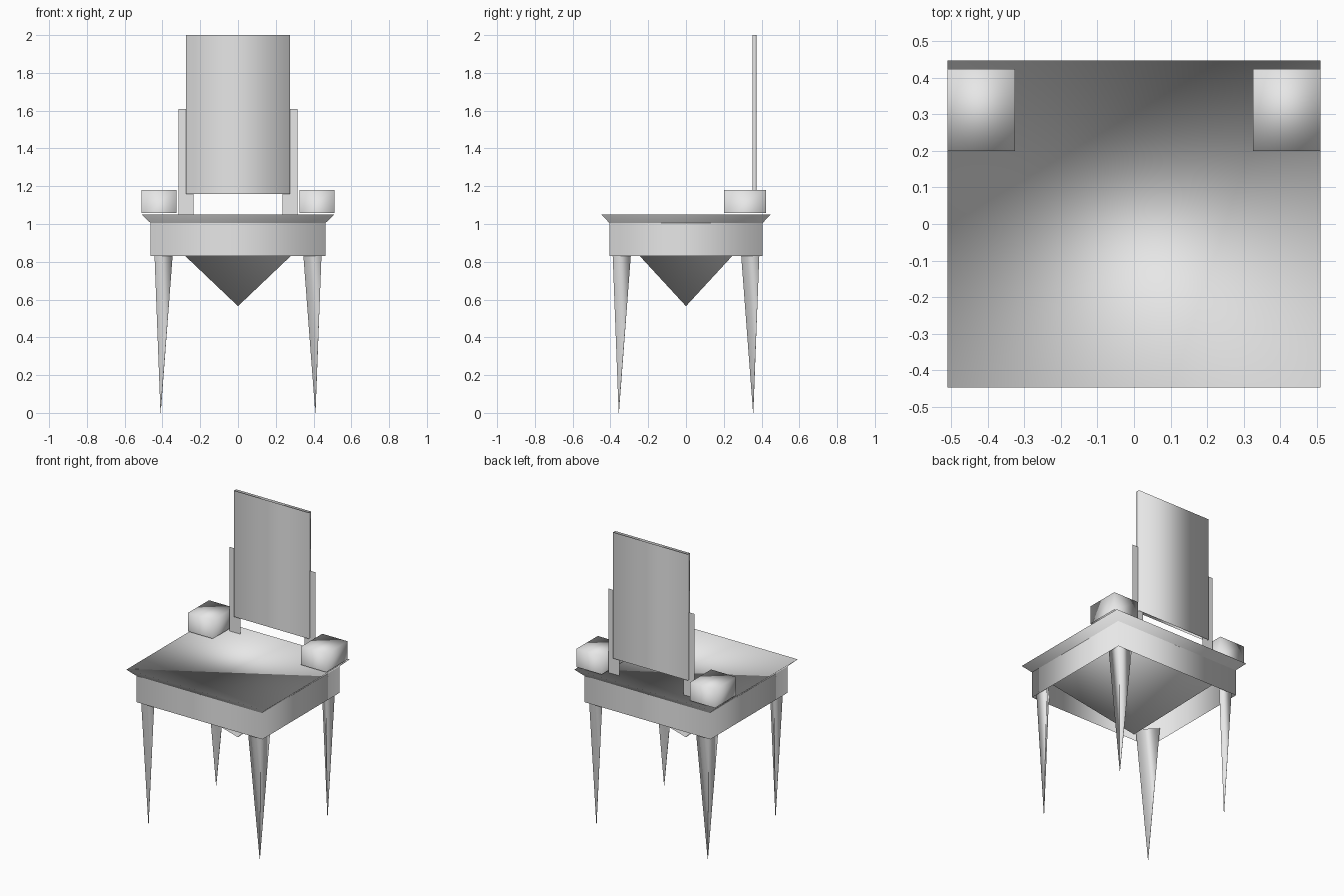
import bpy
import bmesh
from mathutils import Vector

if "Cube" in bpy.data.objects:
    bpy.data.objects.remove(bpy.data.objects["Cube"], do_unlink=True)

grey = bpy.data.materials.new("light_grey")
grey.use_nodes = True
grey.diffuse_color = (0.8, 0.8, 0.8, 1)
grey.node_tree.nodes["Principled BSDF"].inputs["Base Color"].default_value = (0.8, 0.8, 0.8, 1)


def finish(name, bm):
    """Make a smooth grey object whose corners average their faces equally."""
    bm.normal_update()
    for f in bm.faces:
        f.smooth = True
    normals = [sum((f.normal for f in v.link_faces), Vector()).normalized() for v in bm.verts]
    mesh = bpy.data.meshes.new(name)
    bm.to_mesh(mesh)
    bm.free()
    mesh.normals_split_custom_set_from_vertices(normals)
    mesh.materials.append(grey)
    obj = bpy.data.objects.new(name, mesh)
    bpy.context.collection.objects.link(obj)


def rectangle(x0, x1, y0, y1):
    return [(x0, y0), (x1, y0), (x1, y1), (x0, y1)]


def sleeve(name, low, high, z0, z1, lid=False):
    """Join two anticlockwise outlines with walls, optionally closed by a lid."""
    bm = bmesh.new()
    low = [bm.verts.new((x, y, z0)) for x, y in low]
    high = [bm.verts.new((x, y, z1)) for x, y in high]
    for i in range(len(low)):
        j = (i + 1) % len(low)
        bm.faces.new((low[i], low[j], high[j], high[i]))
    if lid:
        bm.faces.new(high)
    finish(name, bm)


def table_top(outline, z_top, z_point):
    """Flat top tapering to a point below."""
    bm = bmesh.new()
    rim = [bm.verts.new((x, y, z_top)) for x, y in outline]
    point = bm.verts.new((0, 0, z_point))
    for i in range(len(rim)):
        bm.faces.new((rim[i], point, rim[(i + 1) % len(rim)]))
    bm.faces.new(rim)
    finish("table_top", bm)


def sheet(name, x0, x1, y, z0, z1):
    """Upright single-sided sheet facing the front."""
    bm = bmesh.new()
    bm.faces.new([bm.verts.new((x, y, z)) for x, z in rectangle(x0, x1, z0, z1)])
    finish(name, bm)


def leg(name, sx, sy):
    """Three-sided leg tapering to a fine tip, right angle at the outer corner."""
    def outline(size):
        pts = [(size, size), (-2 * size, size), (size, -2 * size)]
        pts = [(sx * (0.41 + x), sy * (0.356 + y)) for x, y in pts]
        return pts if sx * sy > 0 else pts[::-1]
    sleeve(name, outline(0.0005), outline(0.0345), 0, 0.9)


# Table and the open apron around it
table_top(rectangle(-0.51, 0.51, -0.447, 0.447), 1.05, 0.565)
apron = rectangle(-0.463, 0.463, -0.405, 0.405)
sleeve("apron", apron, apron, 0.83, 1.008)

# Legs
for sx, side in ((1, "left"), (-1, "right")):
    for sy, end in ((-1, "front"), (1, "back")):
        leg(f"{end}_{side}_leg", sx, sy)

# Small boxes and mirror posts on both sides
for s, side in ((1, "left"), (-1, "right")):
    box = rectangle(*sorted((s * 0.325, s * 0.51)), 0.2, 0.423)
    sleeve(f"{side}_box", box, box, 1.058, 1.18, lid=True)
    sheet(f"{side}_mirror_post", *sorted((s * 0.235, s * 0.315)), 0.363, 1.05, 1.61)

# Mirror panel
panel = rectangle(-0.275, 0.275, 0.352, 0.374)
sleeve("mirror", panel, panel, 1.16, 2.0)
